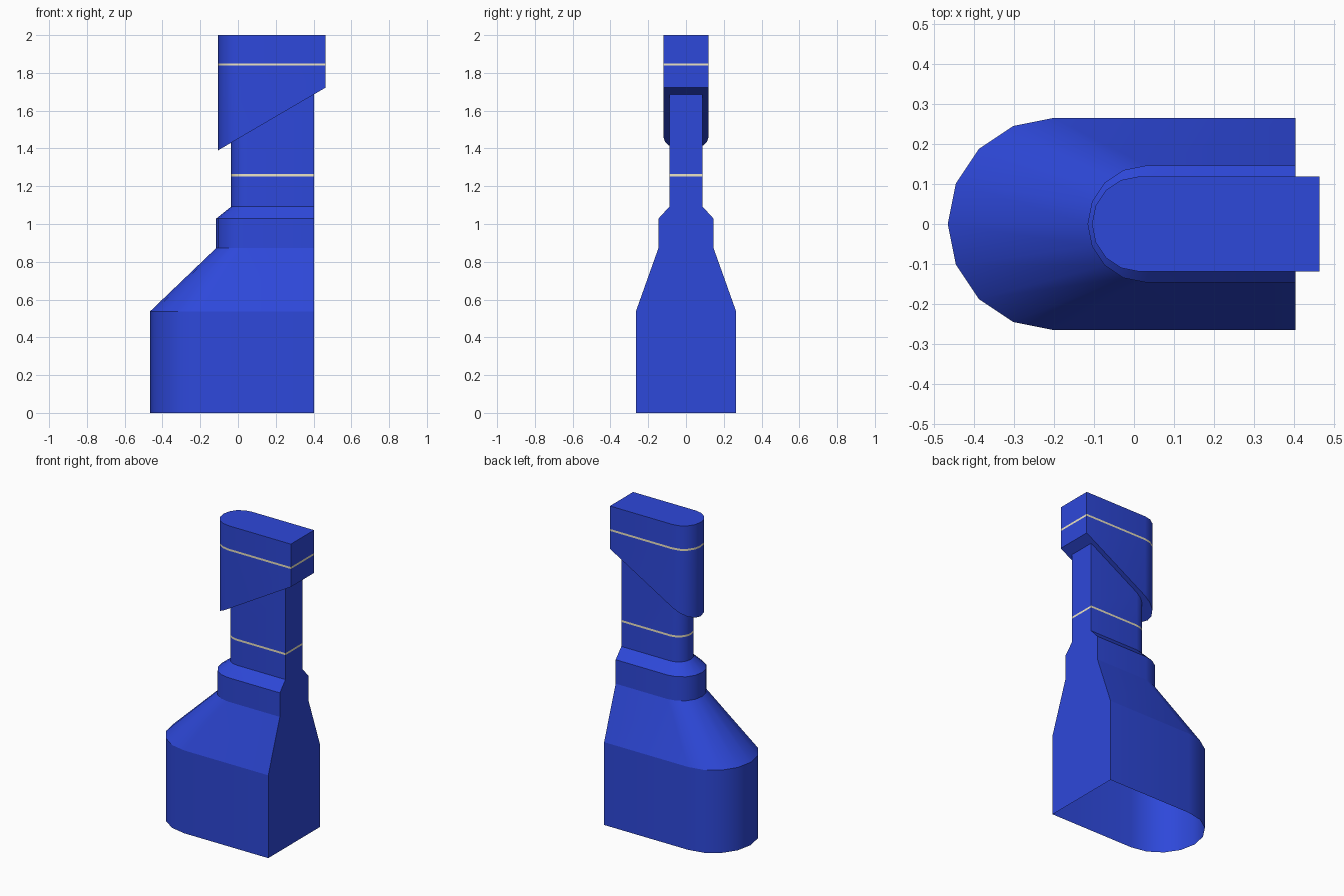
import bpy, bmesh, math

if "Cube" in bpy.data.objects:
    bpy.data.objects.remove(bpy.data.objects["Cube"])

SEG = 8      # sides of the rounded nose
BACK = 0.403  # flat back of bottle and neck


def material(name, rgb):
    m = bpy.data.materials.new(name)
    m.diffuse_color = (*rgb, 1)
    m.use_nodes = True
    m.node_tree.nodes["Principled BSDF"].inputs["Base Color"].default_value = m.diffuse_color
    return m


blue = material("blue_plastic", (0.027, 0.065, 0.70))
cream = material("cream_band", (0.85, 0.78, 0.55))


def slant(x):
    """Height of the sloping underside of the head."""
    return 1.39 + (x + 0.105) * 0.584


def ring(r, nose, back, z):
    """D-shaped outline: half-circle nose at -x, flat back at +x."""
    pts = [(back, -r), (back, r)]
    for i in range(SEG + 1):
        a = math.pi / 2 + math.pi * i / SEG
        pts.append((nose + r + r * math.cos(a), r * math.sin(a)))
    return [(x, y, z(x) if callable(z) else z) for x, y in pts]


def loft(name, levels, mat, cap_top=False):
    """Skin a stack of outlines, keeping the edges between levels sharp."""
    bm = bmesh.new()
    rows = [[bm.verts.new(p) for p in ring(*lv)] for lv in levels]
    n = len(rows[0])
    for a, b in zip(rows, rows[1:]):
        for i in range(n):
            j = (i + 1) % n
            bm.faces.new((a[i], a[j], b[j], b[i]))
    if cap_top:
        bm.faces.new(rows[-1])
    for row in rows:
        for i in range(n):
            bm.edges.get((row[i], row[(i + 1) % n])).smooth = False
    me = bpy.data.meshes.new(name)
    bm.to_mesh(me)
    bm.free()
    ob = bpy.data.objects.new(name, me)
    bpy.context.collection.objects.link(ob)
    me.materials.append(mat)
    bpy.ops.object.select_all(action='DESELECT')
    ob.select_set(True)
    bpy.context.view_layer.objects.active = ob
    bpy.ops.object.shade_smooth_by_angle(angle=math.radians(30))
    return ob


BASE = (0.265, -0.465, BACK)
COLLAR = (0.146, -0.116, BACK)
NECK = (0.088, -0.036, BACK)
HEAD = (0.119, -0.105, 0.463)

# Open-bottomed bottle with shoulder, collar and lower neck
loft("bottle", [(*BASE, 0), (*BASE, 0.538), (*COLLAR, 0.872), (*COLLAR, 1.028),
                (*NECK, 1.092), (*NECK, 1.251)], blue)
# Thin band on the neck
loft("neck_band", [(*NECK, 1.251), (*NECK, 1.264)], cream)
# Upper neck running into the slanted head
loft("neck_and_head", [(*NECK, 1.264), (*NECK, slant), (*HEAD, slant),
                       (*HEAD, 1.838)], blue)
# Thin band on the head
loft("head_band", [(*HEAD, 1.838), (*HEAD, 1.851)], cream)
# Flat-topped cap
loft("head_cap", [(*HEAD, 1.851), (*HEAD, 2.0)], blue, cap_top=True)
